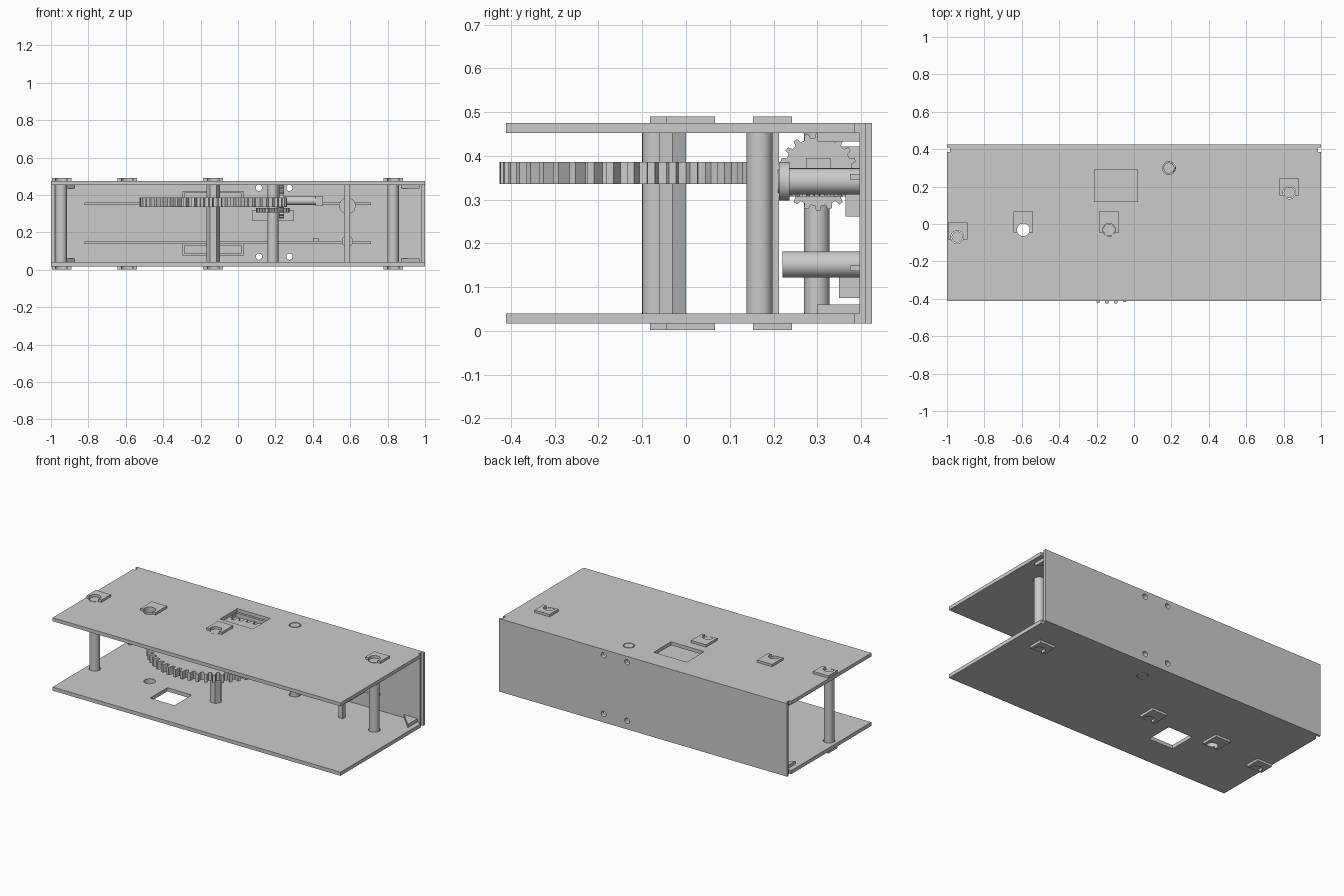
import bpy, bmesh, math
from mathutils import Matrix, Vector

if "Cube" in bpy.data.objects:
    bpy.data.objects.remove(bpy.data.objects["Cube"])


def finish(bm, name, smooth=False):
    bmesh.ops.recalc_face_normals(bm, faces=bm.faces)
    me = bpy.data.meshes.new(name)
    bm.to_mesh(me)
    bm.free()
    ob = bpy.data.objects.new(name, me)
    bpy.context.collection.objects.link(ob)
    if smooth:
        bpy.ops.object.select_all(action='DESELECT')
        ob.select_set(True)
        bpy.context.view_layer.objects.active = ob
        bpy.ops.object.shade_smooth_by_angle(angle=math.radians(30))
    return ob


def add_box(bm, x, y, z):
    m = (Matrix.Translation(((x[0] + x[1]) / 2, (y[0] + y[1]) / 2, (z[0] + z[1]) / 2))
         @ Matrix.Diagonal((x[1] - x[0], y[1] - y[0], z[1] - z[0], 1)))
    bmesh.ops.create_cube(bm, size=1, matrix=m)


def add_rod(bm, a, b, r, n=32, spin=0):
    a, b = Vector(a), Vector(b)
    rot = (b - a).to_track_quat('Z', 'Y').to_matrix().to_4x4()
    bmesh.ops.create_cone(bm, cap_ends=True, segments=n, radius1=r, radius2=r,
                          depth=(b - a).length,
                          matrix=Matrix.Translation((a + b) / 2) @ rot @ Matrix.Rotation(spin, 4, 'Z'))


def box(name, x, y, z):
    bm = bmesh.new()
    add_box(bm, x, y, z)
    return finish(bm, name)


def rod(name, a, b, r, n=32, spin=0):
    bm = bmesh.new()
    add_rod(bm, a, b, r, n, spin)
    return finish(bm, name, n > 8)


def prism(name, pts, z0, z1, matrix=Matrix()):
    bm = bmesh.new()
    face = bm.faces.new([bm.verts.new((x, y, z0)) for x, y in pts])
    ext = bmesh.ops.extrude_face_region(bm, geom=[face])
    vs = [v for v in ext['geom'] if isinstance(v, bmesh.types.BMVert)]
    bmesh.ops.translate(bm, verts=vs, vec=(0, 0, z1 - z0))
    bm.transform(matrix)
    return finish(bm, name)


def gear(name, teeth, root, tip, half, matrix):
    step = 2 * math.pi / teeth
    pts = []
    for i in range(teeth):
        for f, r in ((-0.30, root), (-0.17, tip), (0.17, tip), (0.30, root)):
            a = (i + f) * step
            pts.append((r * math.cos(a), r * math.sin(a)))
    return prism(name, pts, -half, half, matrix)


def cut(ob, fill):
    bm = bmesh.new()
    fill(bm)
    cutter = finish(bm, "cutter")
    mod = ob.modifiers.new("cut", 'BOOLEAN')
    mod.operation, mod.solver, mod.object = 'DIFFERENCE', 'EXACT', cutter
    bpy.context.view_layer.objects.active = ob
    bpy.ops.object.modifier_apply(modifier=mod.name)
    bpy.data.objects.remove(cutter)


# pad (x0, x1, y0, y1) with its bearing hole centre
BEARINGS = [((-0.995, -0.89, -0.082, 0.009), (-0.945, -0.07)),
            ((-0.645, -0.54, -0.045, 0.066), (-0.592, -0.031)),
            ((-0.186, -0.081, -0.045, 0.066), (-0.133, -0.031)),
            ((0.778, 0.883, 0.153, 0.242), (0.83, 0.168))]
WORM = (0.187, 0.299)
LEVELS = {"bottom": (0.017, 0.04, 0.002, 0.017), "top": (0.453, 0.475, 0.475, 0.49)}
WINDOWS = {"bottom": ((-0.46, -0.29), (-0.215, -0.045)), "top": ((-0.21, 0.02), (0.12, 0.292))}

# top and bottom plates with windows, bearing holes and raised pads
outline = [(-1, -0.411), (1, -0.411), (1, 0.385), (0.985, 0.385),
           (0.985, 0.397), (-0.985, 0.397), (-0.985, 0.385), (-1, 0.385)]
for side, (z0, z1, p0, p1) in LEVELS.items():
    plate = prism(side + "_plate", outline, z0, z1)

    def plate_holes(bm):
        add_box(bm, *WINDOWS[side], (z0 - 0.05, z1 + 0.05))
        for x, y in [b[1] for b in BEARINGS] + [WORM]:
            add_rod(bm, (x, y, z0 - 0.05), (x, y, z1 + 0.05), 0.034)
    cut(plate, plate_holes)
    for i, ((xa, xb, ya, yb), (x, y)) in enumerate(BEARINGS):
        pad = box(f"{side}_pad_{i + 1}", (xa, xb), (ya, yb), (p0, p1))
        cut(pad, lambda bm: add_rod(bm, (x, y, p0 - 0.05), (x, y, p1 + 0.05), 0.034))

# back plate with four screw holes
back = prism("back_plate", [(-0.985, 0.397), (0.985, 0.397), (0.985, 0.41), (1, 0.41),
                            (1, 0.425), (-1, 0.425), (-1, 0.41), (-0.985, 0.41)], 0.017, 0.475)


def screw_holes(bm):
    for x in (0.112, 0.275):
        for z in (0.07, 0.438):
            add_rod(bm, (x, 0.35, z), (x, 0.47, z), 0.017, 16)


cut(back, screw_holes)

# triangular corner gussets
for s in (-1, 1):
    for z in (0.04, 0.433):
        prism("corner_gusset", [(s * 0.97, 0.397), (s * 0.875, 0.397), (s * 0.97, 0.3)], z, z + 0.02)

# ribs, brackets and small blocks on the back plate
for z in (0.137, 0.346):
    box("back_rib", (-0.82, 0.71), (0.375, 0.397), (z, z + 0.013))
for z in (0.075, 0.357):
    tray = box("back_bracket", (-0.297, 0.03), (0.35, 0.397), (z, z + 0.065))
    cut(tray, lambda bm: add_box(bm, (-0.285, 0.018), (0.3, 0.385), (z + 0.011, z + 0.054)))
box("gear_backing_block", (0.075, 0.3), (0.365, 0.397), (0.262, 0.318))
box("rib_block", (0.4, 0.43), (0.365, 0.397), (0.15, 0.17))

# upright shafts
for i in (0, 3):
    x, y = BEARINGS[i][1]
    rod("round_shaft", (x, y, 0.017), (x, y, 0.475), 0.03)
x, y = BEARINGS[2][1]
rod("hex_shaft", (x, y, 0.017), (x, y, 0.475), 0.036, 6, math.radians(30))
hexagon = bpy.data.objects["hex_shaft"]
# corners of the hexagon point along x
if max(abs(v.co.x - x) for v in hexagon.data.vertices) < 0.0355:
    hexagon.data.transform(Matrix.Translation((x, y, 0)) @ Matrix.Rotation(math.radians(30), 4, 'Z')
                           @ Matrix.Translation((-x, -y, 0)))
rod("drive_shaft", (*WORM, 0.017), (*WORM, 0.475), 0.029)

# large wheel on the hex shaft
gear("main_gear", 51, 0.364, 0.395, 0.025, Matrix.Translation((x, y, 0.361)))

# right-angle gear pair with its cross shaft
gear("crown_gear", 20, 0.078, 0.09, 0.011, Matrix.Translation((*WORM, 0.318)))
gear("cross_gear", 20, 0.078, 0.089, 0.013,
     Matrix.Translation((0.232, 0.302, 0.364)) @ Matrix.Rotation(math.pi / 2, 4, 'Y'))
rod("cross_shaft", (0.187, 0.302, 0.368), (0.42, 0.302, 0.368), 0.023)
box("cross_shaft_end", (0.415, 0.455), (0.275, 0.33), (0.34, 0.395))

# standoffs with flange and the upright bar in front of them
rod("upper_standoff", (0.585, 0.21, 0.342), (0.585, 0.397, 0.342), 0.03)
rod("upper_standoff_flange", (0.585, 0.213, 0.342), (0.585, 0.236, 0.342), 0.044)
rod("lower_standoff", (0.585, 0.22, 0.152), (0.585, 0.397, 0.152), 0.03)
box("upright_bar", (0.57, 0.598), (0.185, 0.213), (0.04, 0.453))
